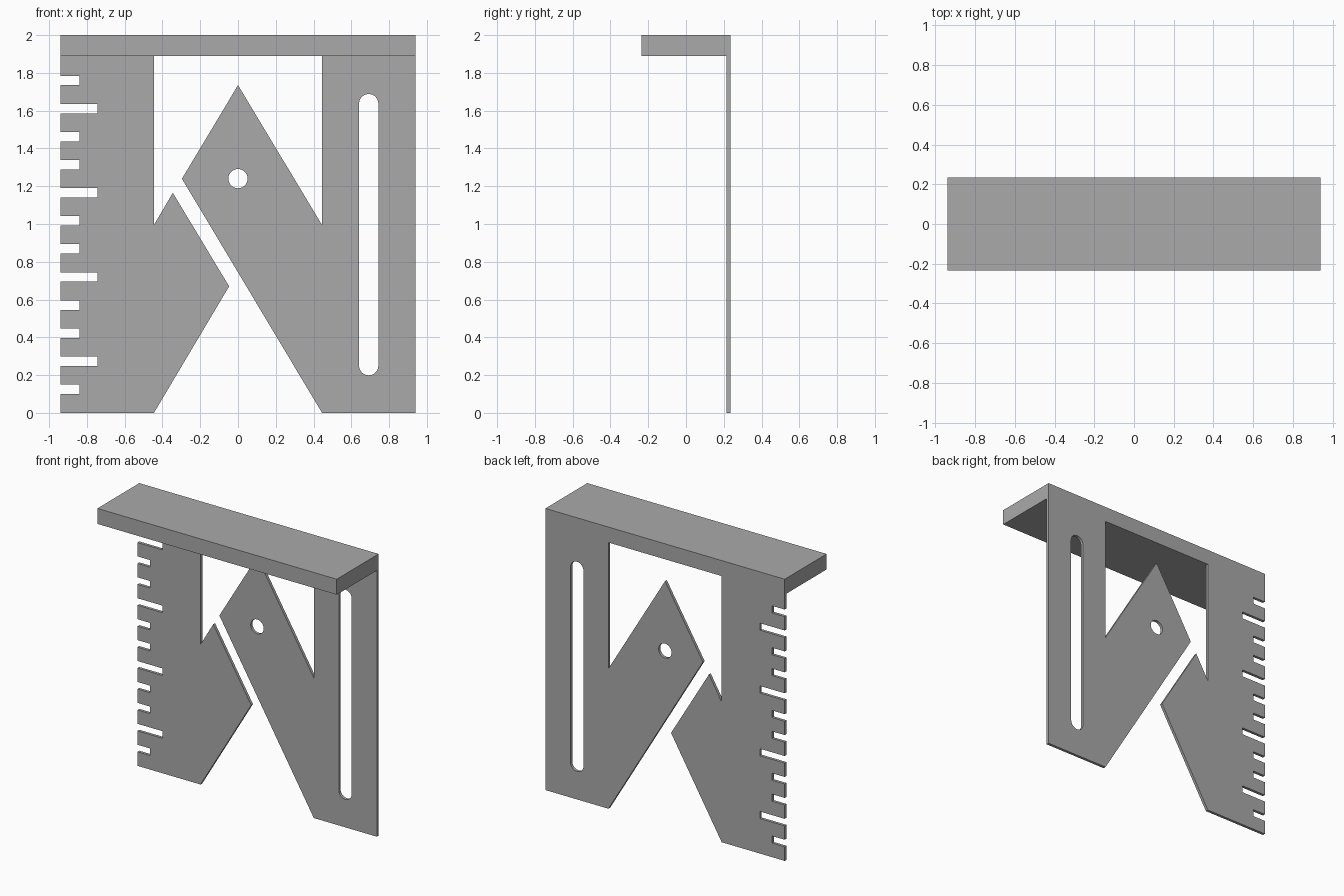
import bpy
import bmesh
from math import cos, sin, pi, radians

old = bpy.data.objects.get("Cube")
if old:
    bpy.data.objects.remove(old, do_unlink=True)

GREY = (0.4, 0.4, 0.4, 1.0)
grey = bpy.data.materials.new("plain grey")
grey.use_nodes = True
grey.diffuse_color = GREY
grey.node_tree.nodes["Principled BSDF"].inputs["Base Color"].default_value = GREY

HALF_W, DEPTH, BAR_Z, TOP = 0.94, 0.235, 1.89, 2.0
PLATE_T = 0.02


def finish(bm, name):
    bmesh.ops.recalc_face_normals(bm, faces=bm.faces)
    mesh = bpy.data.meshes.new(name)
    bm.to_mesh(mesh)
    bm.free()
    mesh.materials.append(grey)
    obj = bpy.data.objects.new(name, mesh)
    bpy.context.scene.collection.objects.link(obj)
    return obj


def slot(cx, z_low, z_high, r, steps=16):
    """Round-ended opening; equal heights give a circle."""
    pts = []
    for cz, start in ((z_high, 0), (z_low, pi)):
        for i in range(steps + (z_high != z_low)):
            a = start + pi * i / steps
            pts.append((cx + r * cos(a), cz + r * sin(a)))
    return pts


def plate(name, outline, holes=()):
    """Flat sheet in the xz plane with openings, thickened towards the back."""
    bm = bmesh.new()
    for loop in (outline, *holes):
        vs = [bm.verts.new((x, DEPTH - PLATE_T, z)) for x, z in loop]
        for a, b in zip(vs, vs[1:] + vs[:1]):
            bm.edges.new((a, b))
    bmesh.ops.triangle_fill(bm, edges=bm.edges[:], use_beauty=True)
    ext = bmesh.ops.extrude_face_region(bm, geom=bm.faces[:], use_keep_orig=True)
    moved = [g for g in ext["geom"] if isinstance(g, bmesh.types.BMVert)]
    bmesh.ops.translate(bm, verts=moved, vec=(0, PLATE_T, 0))
    obj = finish(bm, name)
    obj.data.shade_smooth()
    obj.data.set_sharp_from_angle(angle=radians(30))
    return obj


# Top bar
bm = bmesh.new()
bmesh.ops.create_cube(bm, size=1)
for v in bm.verts:
    v.co.x *= 2 * HALF_W
    v.co.y *= 2 * DEPTH
    v.co.z = TOP if v.co.z > 0 else BAR_Z
finish(bm, "top_bar")

# Notched plate: every third notch is a long one
notched = [(-HALF_W, 0)]
for i in range(12):
    z = 0.1 + 0.1486 * i
    x = -HALF_W + (0.195 if i % 3 == 1 else 0.1)
    notched += [(-HALF_W, z), (x, z), (x, z + 0.05), (-HALF_W, z + 0.05)]
notched += [(-HALF_W, BAR_Z), (-0.445, BAR_Z), (-0.445, 0.995),
            (-0.345, 1.165), (-0.047, 0.67), (-0.445, 0)]
plate("notched_plate", notched)

# Slotted plate with the pointed arm
arm = [(0.445, 0), (HALF_W, 0), (HALF_W, BAR_Z), (0.445, BAR_Z),
       (0.445, 0.995), (0, 1.735), (-0.297, 1.24)]
plate("slotted_plate", arm,
      [slot(0, 1.24, 1.24, 0.051), slot(0.692, 0.25, 1.637, 0.051)])
